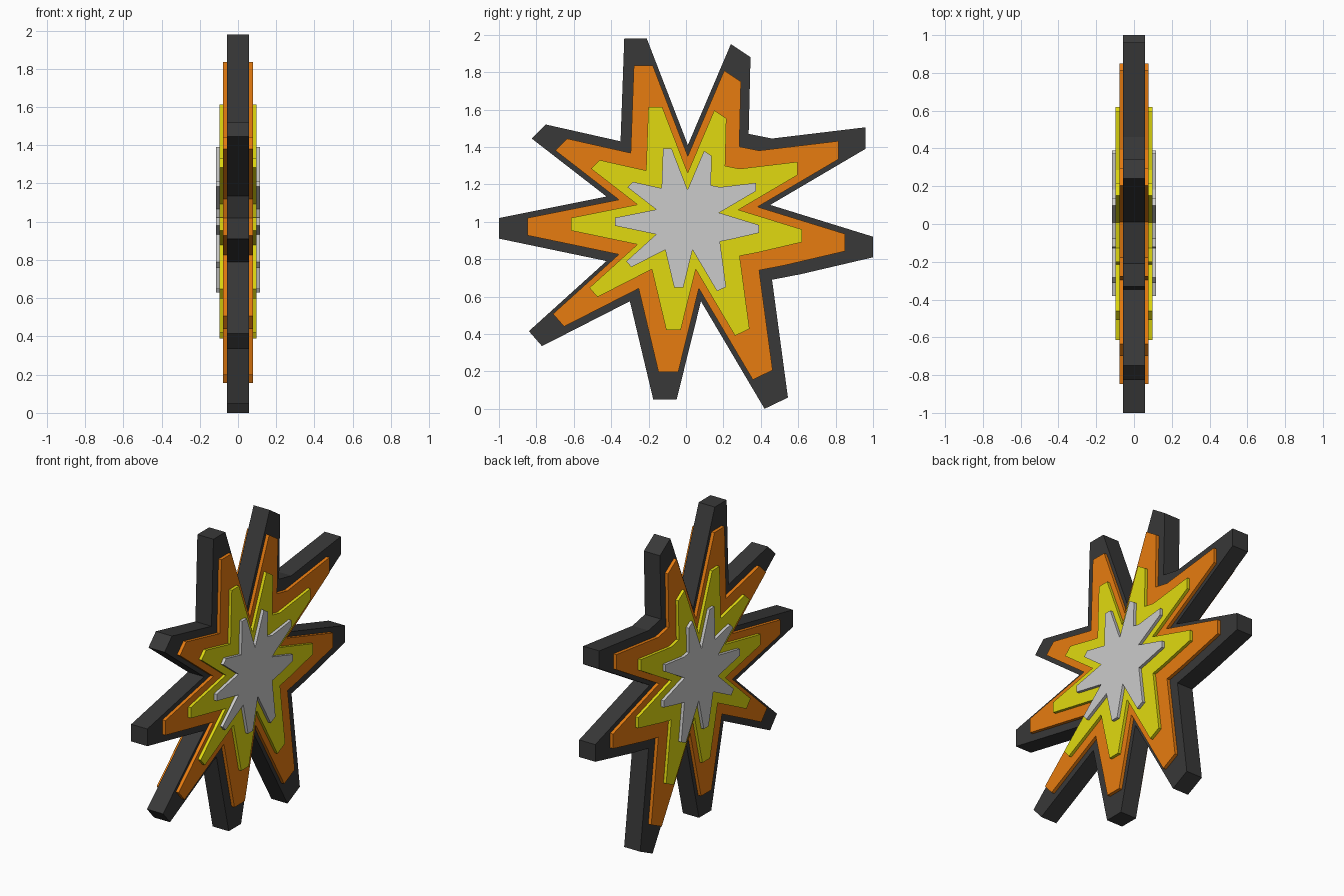
import bpy, bmesh

if "Cube" in bpy.data.objects:
    bpy.data.objects.remove(bpy.data.objects["Cube"])

# Outline of the largest burst in the side plane (y, z), clockwise from the top spike
OUTLINE = [
    (-.33, 1.98), (-.21, 1.98), (.01, 1.41), (.24, 1.95), (.345, 1.88), (.335, 1.47),
    (.46, 1.445), (.96, 1.505), (.96, 1.39), (.45, 1.09), (1, .92), (1, .81),
    (.615, .72), (.46, .69), (.545, .06), (.42, 0), (.08, .575), (-.05, .05),
    (-.175, .05), (-.30, .575), (-.77, .335), (-.84, .415), (-.425, .79), (-1, .91),
    (-1, 1.02), (-.425, 1.135), (-.825, 1.445), (-.75, 1.52), (-.35, 1.43),
]
CENTRE = (.007, 1.022)


def burst(name, scale, half_depth, color=None):
    """Extrude the scaled outline along x, symmetric about x = 0."""
    bm = bmesh.new()
    cy, cz = CENTRE
    verts = [bm.verts.new((-half_depth, cy + (y - cy) * scale, cz + (z - cz) * scale))
             for y, z in OUTLINE]
    face = bm.faces.new(verts)
    ext = bmesh.ops.extrude_face_region(bm, geom=[face], use_keep_orig=True)
    moved = [g for g in ext["geom"] if isinstance(g, bmesh.types.BMVert)]
    bmesh.ops.translate(bm, verts=moved, vec=(2 * half_depth, 0, 0))
    bmesh.ops.recalc_face_normals(bm, faces=bm.faces)
    mesh = bpy.data.meshes.new(name)
    bm.to_mesh(mesh)
    bm.free()
    obj = bpy.data.objects.new(name, mesh)
    bpy.context.collection.objects.link(obj)
    if color:
        mat = bpy.data.materials.new(name + "_color")
        mat.diffuse_color = (*color, 1)
        mat.use_nodes = True
        mat.node_tree.nodes["Principled BSDF"].inputs["Base Color"].default_value = mat.diffuse_color
        mesh.materials.append(mat)
    return obj


# Nested bursts, each smaller and thicker than the one around it
burst("outer_burst", 1.0, .057, (.04, .04, .04))
burst("orange_burst", .848, .078, (.80, .20, .005))
burst("yellow_burst", .618, .097, (.75, .70, .005))
burst("core_burst", .385, .116)
